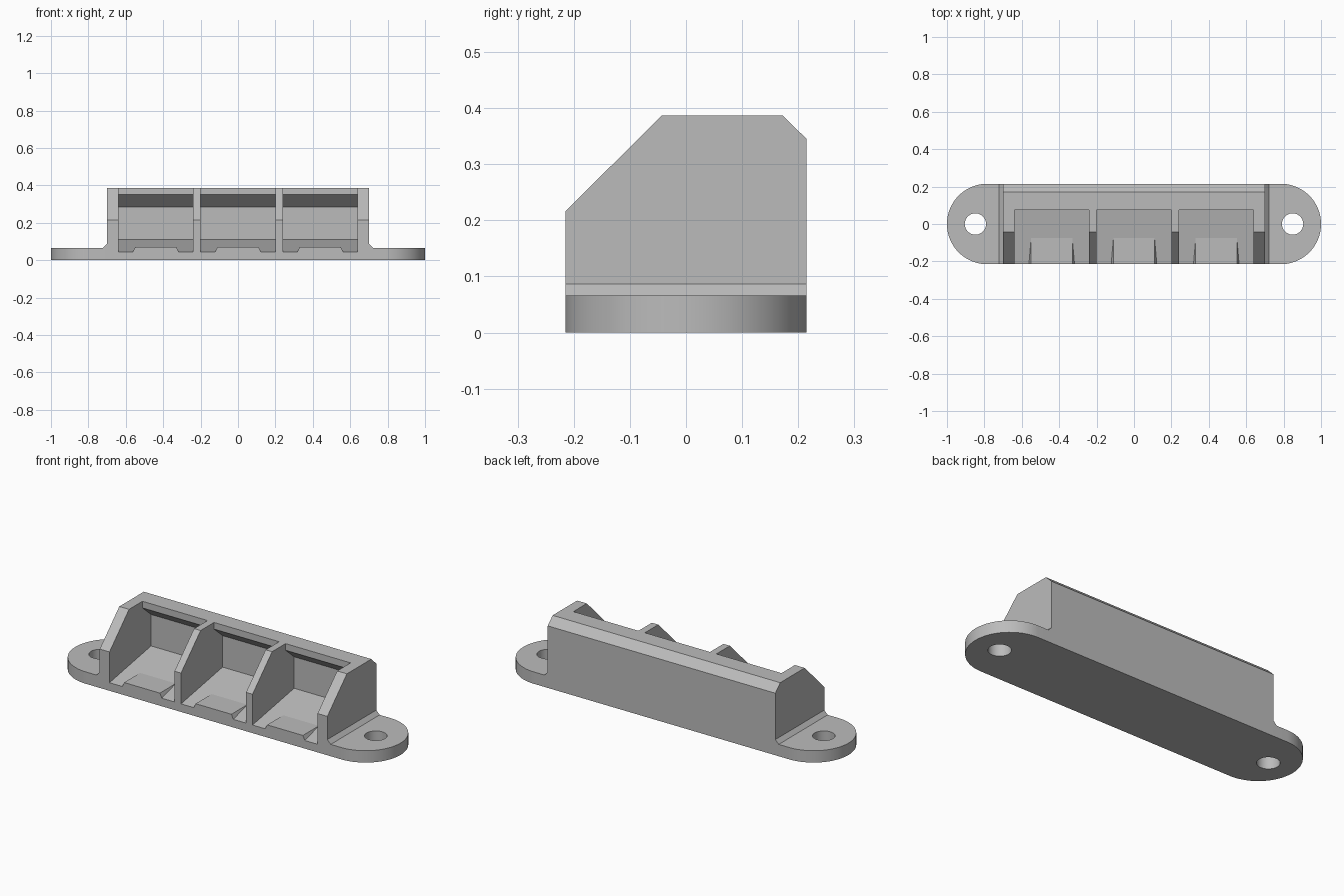
import bpy, bmesh, math
from mathutils import Vector

if "Cube" in bpy.data.objects:
    bpy.data.objects.remove(bpy.data.objects["Cube"], do_unlink=True)

grey = bpy.data.materials.new("grey plastic")
grey.use_nodes = True
colour = (0.5, 0.5, 0.5, 1)
grey.diffuse_color = colour
grey.node_tree.nodes["Principled BSDF"].inputs["Base Color"].default_value = colour

HALF_DEPTH = 0.215
BODY_END = 0.70
PLATE = 0.066
BAYS = (-0.44, 0.0, 0.44)


def prisms(name, profile, axis, spans):
    """Extrude a 2D profile along an axis, once for each (start, end) span."""
    bm = bmesh.new()
    for start, end in spans:
        points = []
        for a, b in profile:
            p = [a, b]
            p.insert(axis, start)
            points.append(bm.verts.new(p))
        face = bm.faces.new(points)
        moved = bmesh.ops.extrude_face_region(bm, geom=[face])["geom"]
        shift = Vector((0, 0, 0))
        shift[axis] = end - start
        bmesh.ops.translate(bm, vec=shift,
                            verts=[v for v in moved if isinstance(v, bmesh.types.BMVert)])
    bmesh.ops.recalc_face_normals(bm, faces=bm.faces)
    mesh = bpy.data.meshes.new(name)
    bm.to_mesh(mesh)
    bm.free()
    mesh.materials.append(grey)
    obj = bpy.data.objects.new(name, mesh)
    bpy.context.collection.objects.link(obj)
    return obj


def activate(obj):
    bpy.ops.object.select_all(action="DESELECT")
    obj.select_set(True)
    bpy.context.view_layer.objects.active = obj


def cut(obj, cutter):
    """Subtract the cutter and discard it."""
    cutter.hide_render = True
    mod = obj.modifiers.new("cut", "BOOLEAN")
    mod.operation = "DIFFERENCE"
    mod.solver = "EXACT"
    mod.object = cutter
    activate(obj)
    bpy.ops.object.modifier_apply(modifier=mod.name)
    bpy.data.objects.remove(cutter, do_unlink=True)


def arc(cx, cy, r, a0, a1, n):
    angles = [math.radians(a0 + (a1 - a0) * i / n) for i in range(n + 1)]
    return [(cx + r * math.cos(a), cy + r * math.sin(a)) for a in angles]


# Body with sloped front and chamfered rear edge
side = [(-HALF_DEPTH, 0), (HALF_DEPTH, 0), (HALF_DEPTH, 0.345), (0.172, 0.387),
        (-0.043, 0.387), (-HALF_DEPTH, 0.216)]
body = prisms("body", side, 0, [(-BODY_END, BODY_END)])

# Three bays with sloping floor and overhanging lip
pocket = [(-0.271, 0.035), (0.15, 0.11), (0.15, 0.285), (0.075, 0.35),
          (0.075, 0.5), (-0.271, 0.5)]
cut(body, prisms("bay_cutter", pocket, 0, [(x - 0.2, x + 0.2) for x in BAYS]))

# Raised pad at the front of each bay
for i, x in enumerate(BAYS):
    pad = [(x - 0.122, 0.045), (x + 0.122, 0.045), (x + 0.11, 0.07), (x - 0.11, 0.07)]
    prisms(f"bay_pad_{i + 1}", pad, 1, [(-HALF_DEPTH, -0.075)])

# Rounded mounting tabs with screw holes, and chamfered roots
for label, s in (("left", 1), ("right", -1)):
    outline = [(s * BODY_END, -HALF_DEPTH)]
    outline += [(s * x, y) for x, y in arc(0.785, 0, HALF_DEPTH, -90, 90, 48)]
    outline += [(s * BODY_END, HALF_DEPTH)]
    tab = prisms(f"{label}_mounting_tab", outline, 2, [(0, PLATE)])
    hole = arc(s * 0.848, 0, 0.057, 0, 352.5, 47)
    cut(tab, prisms("hole_cutter", hole, 2, [(-0.1, 0.2)]))
    activate(tab)
    bpy.ops.object.shade_smooth_by_angle(angle=math.radians(30))

    root = [(s * BODY_END, PLATE), (s * 0.721, PLATE), (s * BODY_END, 0.087)]
    prisms(f"{label}_tab_root", root, 1, [(-HALF_DEPTH, HALF_DEPTH)])
